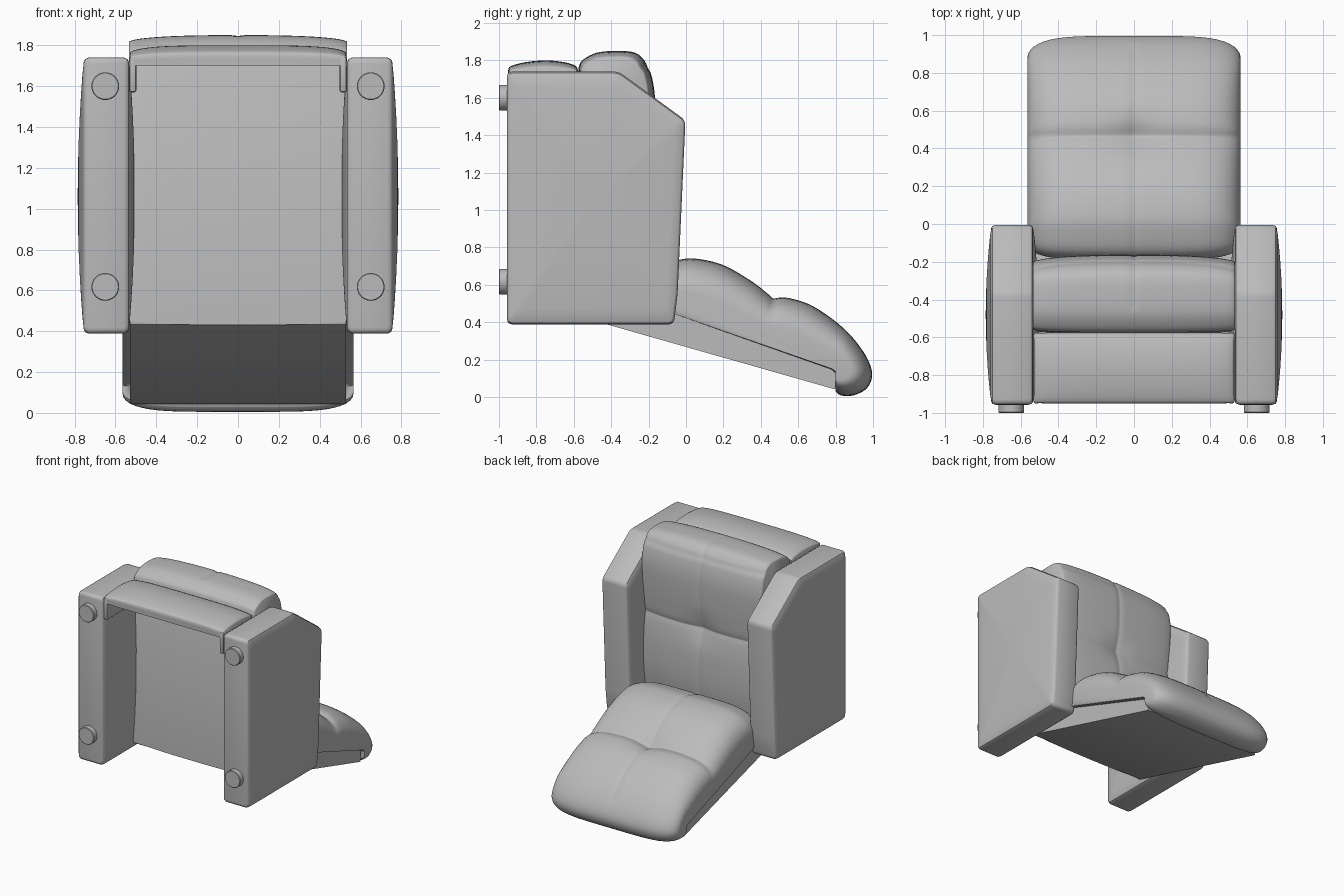
import bpy, bmesh, math
from mathutils import Vector

if "Cube" in bpy.data.objects:
    bpy.data.objects.remove(bpy.data.objects["Cube"])

grey = bpy.data.materials.new("grey upholstery")
grey.use_nodes = True
grey.diffuse_color = (0.5, 0.5, 0.5, 1)
grey.node_tree.nodes["Principled BSDF"].inputs["Base Color"].default_value = grey.diffuse_color


def finish(name, bm, angle=40):
    bmesh.ops.recalc_face_normals(bm, faces=bm.faces)
    mesh = bpy.data.meshes.new(name)
    bm.to_mesh(mesh)
    bm.free()
    mesh.materials.append(grey)
    ob = bpy.data.objects.new(name, mesh)
    bpy.context.collection.objects.link(ob)
    bpy.ops.object.select_all(action='DESELECT')
    ob.select_set(True)
    bpy.context.view_layer.objects.active = ob
    bpy.ops.object.shade_smooth_by_angle(angle=math.radians(angle))
    return ob


def loft(name, rings, angle=40):
    """Skin a list of equal-length closed rings and cap both ends."""
    bm = bmesh.new()
    rows = [[bm.verts.new(p) for p in ring] for ring in rings]
    n = len(rows[0])
    for a, b in zip(rows, rows[1:]):
        for i in range(n):
            j = (i + 1) % n
            bm.faces.new((a[i], a[j], b[j], b[i]))
    bm.faces.new(rows[0])
    bm.faces.new(rows[-1])
    return finish(name, bm, angle)


def spline(points, steps=5):
    """Smooth open curve through the points."""
    p = [Vector(q) for q in points]
    p = [2 * p[0] - p[1]] + p + [2 * p[-1] - p[-2]]
    out = []
    for a, b, c, d in zip(p, p[1:], p[2:], p[3:]):
        for k in range(steps):
            t = k / steps
            out.append(0.5 * (2 * b + (c - a) * t + (2 * a - 5 * b + 4 * c - d) * t * t
                              + (3 * b - a - 3 * c + d) * t ** 3))
    return out + [p[-2]]


def rounded(points, r, steps=4):
    """Polygon with rounded corners."""
    p = [Vector(q) for q in points]
    out = []
    for i, c in enumerate(p):
        a = c + (p[i - 1] - c).normalized() * r
        b = c + (p[(i + 1) % len(p)] - c).normalized() * r
        for k in range(steps + 1):
            t = k / steps
            out.append(a * (1 - t) ** 2 + c * 2 * t * (1 - t) + b * t * t)
    return out


def bump(d, width):
    return math.exp(-(d / width) ** 2)


def cushion(name, profile, spine, half, edge, power, dent):
    """Loft a y-z profile across x, drawing it towards its spine at the sides."""
    a, b = Vector(spine[0]), Vector(spine[1])
    us = [math.sin(k / 14 * math.pi / 2) for k in range(1, 15)] + [0.012 / half, 0.035 / half]
    us = sorted([0] + us + [-u for u in us])
    rings = []
    for u in us:
        f = edge + (1 - edge) * math.sqrt(max(0, 1 - abs(u) ** power))
        ring = []
        for q in profile:
            t = max(0, min(1, (q - a).dot(b - a) / (b - a).length_squared))
            s = a.lerp(b, t)
            v = s + (q - s) * f
            ring.append(Vector((u * half, v.x, v.y)) + dent(u * half, v.x, v.y))
        rings.append(ring)
    return loft(name, rings, 50)


def box(name, lo, hi, bevel):
    bm = bmesh.new()
    bmesh.ops.create_cube(bm, size=1)
    for v in bm.verts:
        v.co = [(l + h) / 2 + c * (h - l) for c, l, h in zip(v.co, lo, hi)]
    bmesh.ops.bevel(bm, geom=bm.edges[:], offset=bevel, segments=2, affect='EDGES', profile=0.5)
    return finish(name, bm)


# Backrest cushion, two pillows tufted in the middle
def back_dent(x, y, z):
    if z < 0.44 - 0.3 * y + 0.1:
        return Vector()
    seam = 0.008 * bump(x, 0.014) + 0.006 * bump(y - 0.465, 0.02)
    return Vector((0, 0, -seam - 0.03 * bump(math.hypot(x, y - 0.465), 0.1)))


back_profile = spline([(-0.08, 0.45), (-0.15, 0.5), (-0.19, 0.6), (-0.15, 0.69), (-0.05, 0.73),
                       (0.05, 0.74), (0.2, 0.705), (0.35, 0.62), (0.45, 0.545), (0.48, 0.533),
                       (0.55, 0.53), (0.68, 0.485), (0.84, 0.37), (0.95, 0.24), (0.995, 0.13),
                       (0.97, 0.05), (0.9, 0.01), (0.83, 0.008), (0.8, 0.03)])
back_profile += [Vector((0.8, 0.12)), Vector((0.775, 0.145))]
cushion("backrest_cushion", back_profile, [(-0.05, 0.44), (0.8, 0.15)], 0.565, 0.4, 5, back_dent)

# Backrest shell
shell = rounded([(-0.57, 0.43), (0.8, 0.04), (0.8, 0.16), (-0.06, 0.47), (-0.57, 0.55)], 0.012, 2)
loft("backrest_shell", [[(x, *q) for q in shell] for x in (-0.53, 0.53)])


# Seat cushion with rolled front lip
def seat_dent(x, y, z):
    if y < -0.45:
        return Vector()
    cross = 0.006 * (bump(x, 0.014) + bump(z - 1.2, 0.02) + bump(z - 1.76, 0.015))
    tuft = 0.02 * bump(math.hypot(x, z - 1.2), 0.1)
    return Vector((0, -cross - tuft, -0.006 * bump(x, 0.014) if z > 1.76 else 0))


seat_profile = spline([(-0.575, 1.76), (-0.555, 1.8), (-0.48, 1.84), (-0.38, 1.85), (-0.27, 1.84),
                       (-0.21, 1.78), (-0.18, 1.7), (-0.165, 1.58), (-0.17, 1.4), (-0.185, 1.22),
                       (-0.185, 1.18), (-0.165, 1.0), (-0.165, 0.75), (-0.2, 0.5)])
seat_profile += [Vector((-0.25, 0.43)), Vector((-0.575, 0.43))]
cushion("seat_cushion", seat_profile, [(-0.575, 0.6), (-0.45, 1.6)], 0.535, 0.86, 2.5, seat_dent)

# Front panel below the seat, with returns at its ends
panel = spline([(-0.95, 1.72), (-0.95, 1.75), (-0.935, 1.77), (-0.86, 1.79), (-0.75, 1.8),
                (-0.65, 1.79), (-0.59, 1.77), (-0.575, 1.74)], 3)
panel += [Vector((-0.575, 1.7)), Vector((-0.95, 1.7))]
cushion("front_panel", panel, [(-0.94, 1.7), (-0.58, 1.7)], 0.53, 0.6, 4, lambda *p: Vector())
for side, sx in (("left", 1), ("right", -1)):
    xs = sorted((sx * 0.498, sx * 0.532))
    box(side + "_panel_return", (xs[0], -0.95, 1.57), (xs[1], -0.575, 1.745), 0.01)

# Arms with softly bulging sides
arm = rounded([(-0.957, 0.388), (-0.065, 0.388), (-0.045, 0.55), (-0.003, 1.48),
               (-0.36, 1.74), (-0.957, 1.74)], 0.03)
centre = Vector((-0.48, 1.06))
scales = [0.03, 0.2, 0.4, 0.6, 0.75, 0.88]
stations = [(0.535 - 0.03 * (1 - s * s), s) for s in scales]
stations += [(0.535, 0.972), (0.541, 0.988), (0.558, 1), (0.732, 1), (0.749, 0.988), (0.755, 0.972)]
stations += [(0.755 + 0.03 * (1 - s * s), s) for s in reversed(scales)]
for side, sx in (("left", 1), ("right", -1)):
    loft(side + "_arm", [[(sx * x, *(centre + (q - centre) * s)) for q in arm] for x, s in stations], 35)

    # Round feet
    for place, z in (("rear", 0.617), ("front", 1.6)):
        circle = [(math.cos(k * math.tau / 32), math.sin(k * math.tau / 32)) for k in range(32)]
        rings = [[(sx * 0.65 + r * c, y, z + r * s) for c, s in circle]
                 for y, r in ((-1, 0.064), (-0.996, 0.068), (-0.94, 0.068))]
        loft(f"{side}_{place}_foot", rings)
